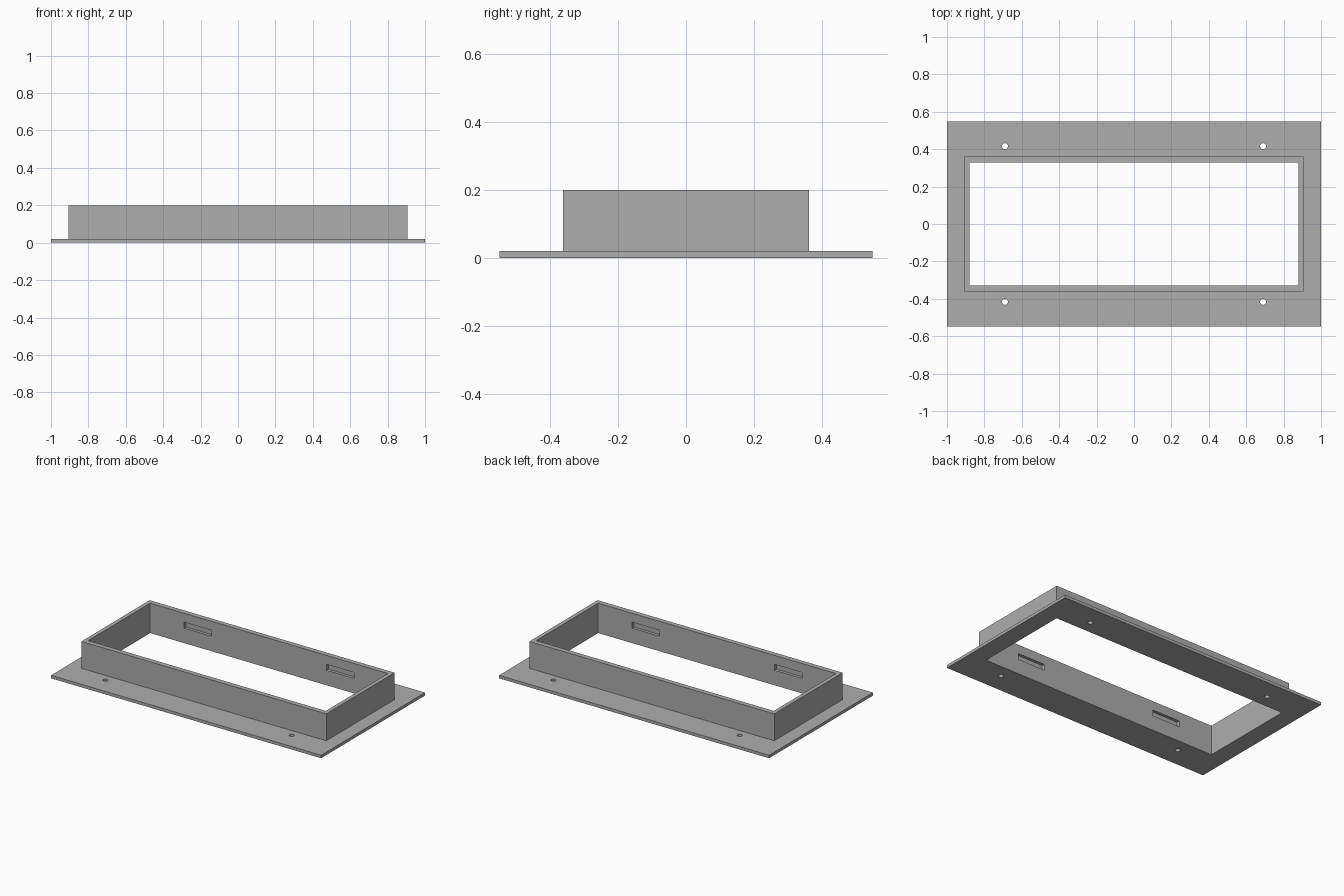
import bpy
import bmesh
from mathutils import Matrix

cube = bpy.data.objects.get("Cube")
if cube:
    bpy.data.objects.remove(cube, do_unlink=True)

# One plain grey for the whole part
GREY = (0.42, 0.42, 0.42, 1)
grey = bpy.data.materials.new("plain grey")
grey.use_nodes = True
grey.diffuse_color = GREY
grey.node_tree.nodes["Principled BSDF"].inputs["Base Color"].default_value = GREY


def make_object(name, bm):
    bmesh.ops.recalc_face_normals(bm, faces=bm.faces)
    mesh = bpy.data.meshes.new(name)
    bm.to_mesh(mesh)
    bm.free()
    mesh.materials.append(grey)
    obj = bpy.data.objects.new(name, mesh)
    bpy.context.collection.objects.link(obj)
    return obj


# Flange and collar: one stepped section carried round a rectangle
# (half width, half depth, height)
section = [(1, 0.549, 0), (1, 0.549, 0.02), (0.907, 0.361, 0.02),
           (0.907, 0.361, 0.2), (0.88, 0.328, 0.2), (0.88, 0.328, 0)]
corners = [(-1, -1), (1, -1), (1, 1), (-1, 1)]
bm = bmesh.new()
rings = [[bm.verts.new((sx * w, sy * d, z)) for sx, sy in corners]
         for w, d, z in section]
for i, ring in enumerate(rings):
    upper = rings[(i + 1) % len(rings)]
    for j in range(4):
        k = (j + 1) % 4
        bm.faces.new((ring[j], ring[k], upper[k], upper[j]))
frame = make_object("flanged_frame", bm)

# Cutters: screw holes through the flange, blind slots inside the long walls
bm = bmesh.new()
for sx, sy in corners:
    bmesh.ops.create_cone(bm, cap_ends=True, segments=32, radius1=0.016,
                          radius2=0.016, depth=0.1,
                          matrix=Matrix.Translation((sx * 0.69, sy * 0.416, 0)))
    place = Matrix.Translation((sx * 0.527, sy * 0.318, 0.12))
    size = Matrix.Diagonal((0.204, 0.06, 0.04, 1))
    bmesh.ops.create_cube(bm, size=1, matrix=place @ size)
cutter = make_object("hole_and_slot_cutter", bm)
cutter.hide_render = True

cut = frame.modifiers.new("holes and slots", "BOOLEAN")
cut.operation = "DIFFERENCE"
cut.solver = "EXACT"
cut.object = cutter

bpy.ops.object.select_all(action="DESELECT")
frame.select_set(True)
bpy.context.view_layer.objects.active = frame
bpy.ops.object.modifier_apply(modifier=cut.name)
bpy.data.objects.remove(cutter, do_unlink=True)
bpy.ops.object.shade_smooth_by_angle()
